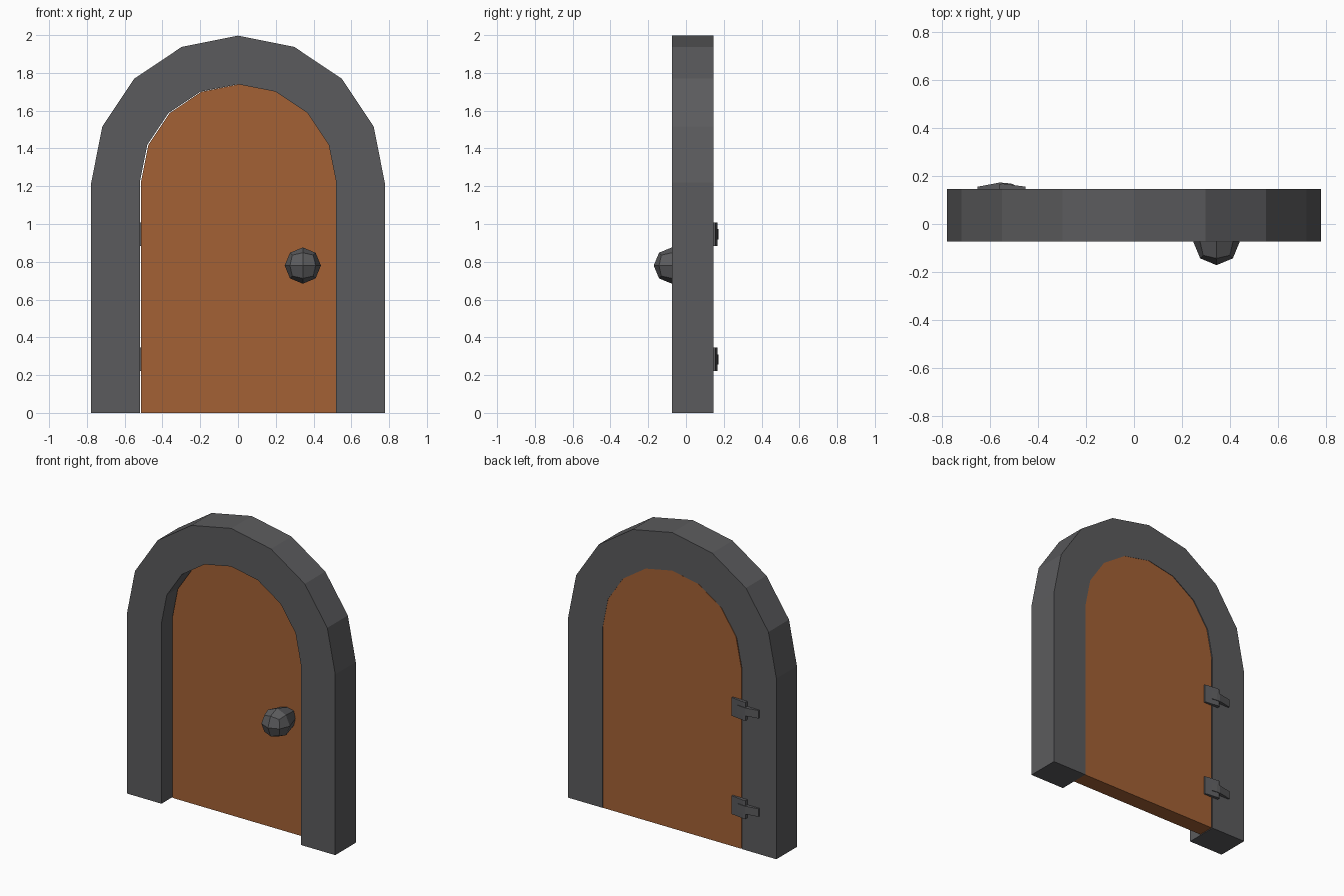
import bpy, bmesh, math
from mathutils import Vector

if "Cube" in bpy.data.objects:
    bpy.data.objects.remove(bpy.data.objects["Cube"])


def material(name, rgb):
    m = bpy.data.materials.new(name)
    m.diffuse_color = (*rgb, 1)
    m.use_nodes = True
    m.node_tree.nodes["Principled BSDF"].inputs["Base Color"].default_value = m.diffuse_color
    return m


STONE = material("dark grey", (0.105, 0.105, 0.11))
WOOD = material("brown wood", (0.37, 0.12, 0.036))
SPRING = 1.22  # height where the arch starts


def finish(bm, name, mat):
    bmesh.ops.recalc_face_normals(bm, faces=bm.faces)
    me = bpy.data.meshes.new(name)
    bm.to_mesh(me)
    bm.free()
    me.materials.append(mat)
    ob = bpy.data.objects.new(name, me)
    bpy.context.collection.objects.link(ob)
    return ob


def arch(r, dx=0.0):
    """Outline of a round-topped opening, right foot to left foot."""
    pts = [(r + dx, 0)]
    for i in range(9):
        a = math.pi * i / 8
        pts.append((dx + r * math.cos(a), SPRING + r * math.sin(a)))
    return pts + [(dx - r, 0)]


def extrude(bm, faces, vec):
    geo = bmesh.ops.extrude_face_region(bm, geom=faces)["geom"]
    bmesh.ops.translate(bm, vec=vec, verts=[v for v in geo if isinstance(v, bmesh.types.BMVert)])


# Arched frame
bm = bmesh.new()
outer = [bm.verts.new((x, -0.073, z)) for x, z in arch(0.777)]
inner = [bm.verts.new((x, -0.073, z)) for x, z in arch(0.52)]
faces = [bm.faces.new((outer[i], outer[i + 1], inner[i + 1], inner[i])) for i in range(10)]
extrude(bm, faces, Vector((0, 0.219, 0)))
finish(bm, "frame", STONE)

# Door panel, recessed at the front, small gap on the hinge side
bm = bmesh.new()
panel = bm.faces.new([bm.verts.new((x, 0.035, z)) for x, z in arch(0.52, 0.006)])
extrude(bm, [panel], Vector((0, 0.1095, 0)))
finish(bm, "door", WOOD)

# Knob: rounded cube whose rear is drawn back to the door
bm = bmesh.new()
bmesh.ops.create_cube(bm, size=2)
bmesh.ops.subdivide_edges(bm, edges=bm.edges[:], cuts=1, use_grid_fill=True)
for v in bm.verts:
    rear = v.co.y > 0.5
    v.co = v.co.normalized() * 0.096
    if rear:
        v.co = Vector((v.co.x * 0.88, 0.113, v.co.z * 0.88))
    v.co += Vector((0.343, -0.075, 0.78))
finish(bm, "knob", STONE)


# Hinges: a tall leaf on the door and a narrow leaf on the frame
def prism(name, profile, z, half):
    bm = bmesh.new()
    f = bm.faces.new([bm.verts.new((x, y, z - half)) for x, y in profile])
    extrude(bm, [f], Vector((0, 0, 2 * half)))
    finish(bm, name, STONE)


for z in (0.283, 0.946):
    prism("hinge_door_leaf",
          [(-0.45, 0.14), (-0.45, 0.155), (-0.545, 0.168), (-0.56, 0.166), (-0.56, 0.146)], z, 0.062)
    prism("hinge_frame_leaf",
          [(-0.65, 0.14), (-0.65, 0.155), (-0.575, 0.169), (-0.56, 0.172),
           (-0.535, 0.171), (-0.50, 0.166), (-0.50, 0.14)], z, 0.027)
